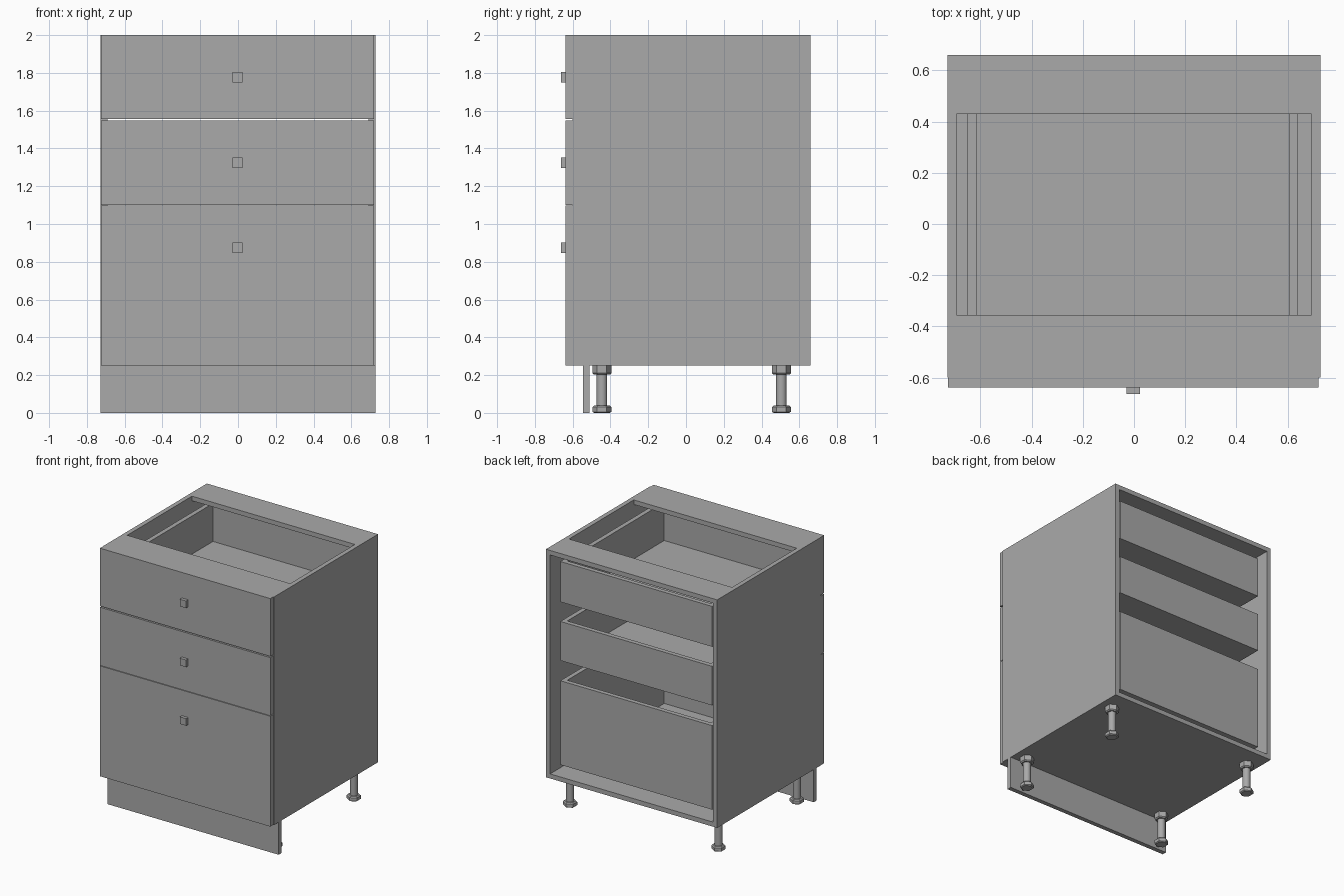
import bpy
import bmesh
import math
from mathutils import Matrix

cube = bpy.data.objects.get("Cube")
if cube:
    bpy.data.objects.remove(cube, do_unlink=True)

# One plain grey for the whole cabinet
grey = bpy.data.materials.new("plain_grey")
colour = (0.40, 0.40, 0.40, 1)
grey.use_nodes = True
grey.diffuse_color = colour
grey.node_tree.nodes["Principled BSDF"].inputs["Base Color"].default_value = colour


def finish(name, bm):
    mesh = bpy.data.meshes.new(name)
    bm.to_mesh(mesh)
    bm.free()
    mesh.materials.append(grey)
    obj = bpy.data.objects.new(name, mesh)
    bpy.context.collection.objects.link(obj)
    return obj


def add_box(bm, x, y, z):
    """Add a box given its (low, high) extent on each axis."""
    spans = (x, y, z)
    middle = Matrix.Translation([(a + b) / 2 for a, b in spans])
    size = Matrix.Diagonal([b - a for a, b in spans] + [1])
    bmesh.ops.create_cube(bm, size=1, matrix=middle @ size)


def box(name, x, y, z):
    bm = bmesh.new()
    add_box(bm, x, y, z)
    return finish(name, bm)


def add_ring_stack(bm, profile, sides, x, y):
    """Stack of (radius, height) rings with closed ends, corners along y."""
    rings = []
    for radius, z in profile:
        ring = []
        for i in range(sides):
            a = math.tau * i / sides + math.pi / 2
            ring.append(bm.verts.new((x + radius * math.cos(a), y + radius * math.sin(a), z)))
        rings.append(ring)
    for low, high in zip(rings, rings[1:]):
        for i in range(sides):
            j = (i + 1) % sides
            bm.faces.new((low[i], low[j], high[j], high[i]))
    bm.faces.new(rings[0][::-1])
    bm.faces.new(rings[-1])


HALF, INNER, BOARD = 0.727, 0.692, 0.035
FRONT, BACK, BASE, TOP = -0.60, 0.66, 0.25, 2.0

# Carcass: sides, bottom and two top rails, open at the back
for side, sign in (("left", 1), ("right", -1)):
    box(side + "_side_panel", sorted((sign * INNER, sign * HALF)), (FRONT, BACK), (BASE, TOP))
inside = (-INNER, INNER)
box("bottom_panel", inside, (FRONT, BACK), (BASE, BASE + BOARD))
box("front_top_rail", inside, (FRONT, -0.355), (TOP - BOARD, TOP))
box("back_top_rail", inside, (0.43, BACK), (TOP - BOARD, TOP))

# Drawers: front plate, knob and open-topped box
drawers = (
    ("top", 1.556, 2.0, 1.60, 1.91),
    ("middle", 1.101, 1.547, 1.15, 1.45),
    ("lower", 0.25, 1.097, 0.35, 0.995),
)
MID = -0.003
for name, low, high, box_low, box_high in drawers:
    box(name + "_drawer_front", (MID - 0.722, MID + 0.724), (-0.638, FRONT), (low, high))
    knob_z = high - 0.223
    box(name + "_drawer_knob", (MID - 0.027, MID + 0.027), (-0.663, -0.638),
        (knob_z - 0.027, knob_z + 0.027))
    bm = bmesh.new()
    height = (box_low, box_high)
    add_box(bm, (-0.65, -0.615), (FRONT, 0.61), height)
    add_box(bm, (0.605, 0.64), (FRONT, 0.61), height)
    add_box(bm, (-0.615, 0.605), (0.575, 0.61), height)
    add_box(bm, (-0.615, 0.605), (FRONT, 0.575), (box_low, box_low + 0.018))
    finish(name + "_drawer_box", bm)

# Plinth board
box("plinth", (-HALF, HALF), (-0.545, -0.51), (0, BASE))

# Adjustable legs: hexagonal foot and collar joined by a round stem
foot = ((0.042, 0), (0.05, 0.006), (0.05, 0.03), (0.042, 0.038))
collar = ((0.042, 0.202), (0.05, 0.21), (0.05, 0.24), (0.05, BASE))
stem = ((0.028, 0.03), (0.028, 0.21))
for place, y in (("front", -0.445), ("back", 0.505)):
    for side, x in (("left", 0.63), ("right", -0.63)):
        bm = bmesh.new()
        add_ring_stack(bm, foot, 6, x, y)
        add_ring_stack(bm, collar, 6, x, y)
        add_ring_stack(bm, stem, 20, x, y)
        leg = finish(place + "_" + side + "_leg", bm)
        bpy.ops.object.select_all(action="DESELECT")
        leg.select_set(True)
        bpy.context.view_layer.objects.active = leg
        bpy.ops.object.shade_smooth_by_angle(angle=math.radians(30))
